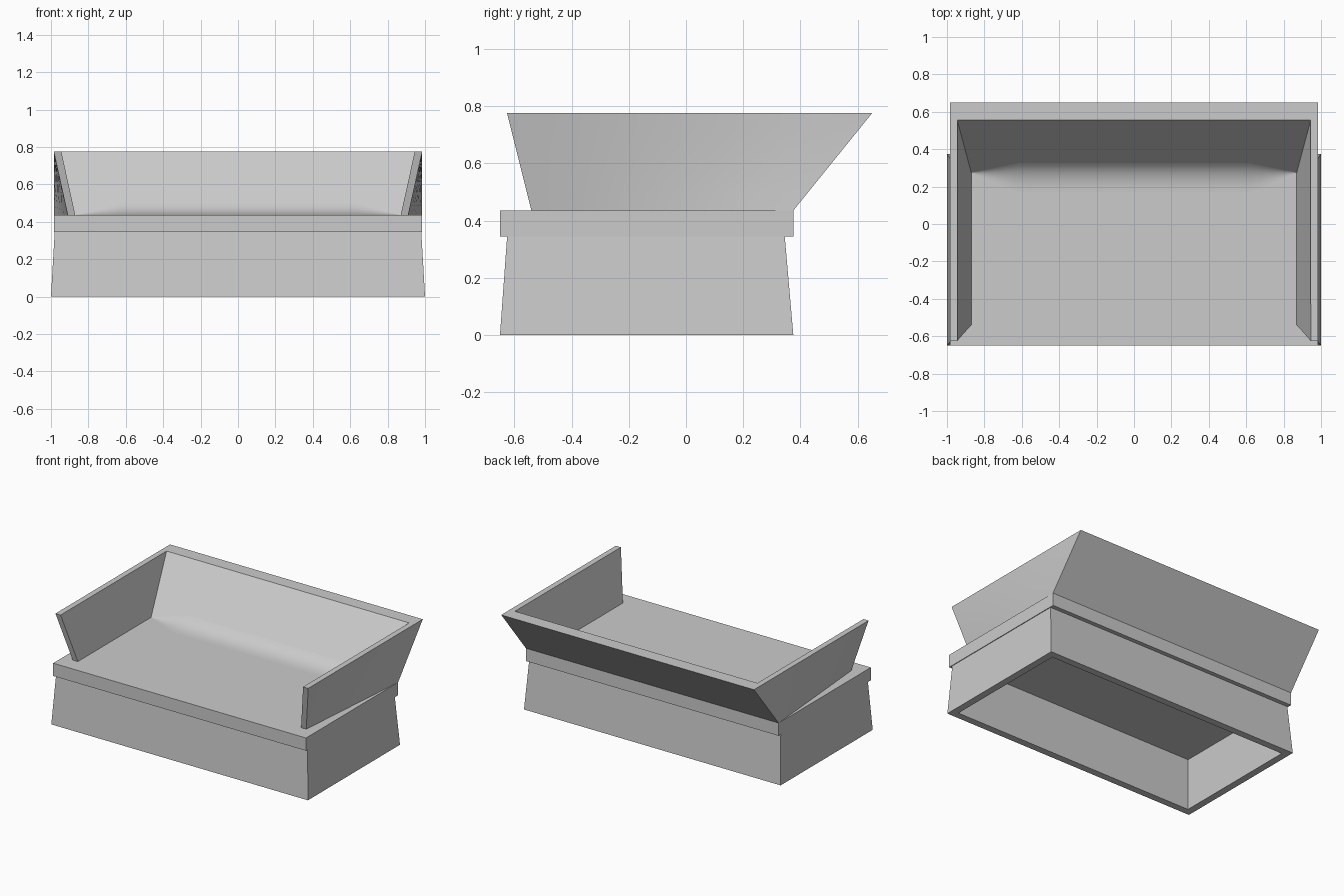
import bpy, bmesh

if "Cube" in bpy.data.objects:
    bpy.data.objects.remove(bpy.data.objects["Cube"])


def finish(name, bm, smooth=False):
    bmesh.ops.recalc_face_normals(bm, faces=bm.faces)
    mesh = bpy.data.meshes.new(name)
    bm.to_mesh(mesh)
    bm.free()
    ob = bpy.data.objects.new(name, mesh)
    bpy.context.collection.objects.link(ob)
    if smooth:
        bpy.context.view_layer.objects.active = ob
        ob.select_set(True)
        bpy.ops.object.shade_smooth_by_angle(angle=0.5)
        ob.select_set(False)
    return ob


def loft(bm, rings, closed=False, cyclic=True):
    vs = [[bm.verts.new(p) for p in r] for r in rings]
    n = len(rings[0])
    pairs = list(zip(vs, vs[1:])) + ([(vs[-1], vs[0])] if closed else [])
    for a, b in pairs:
        for i in range(n if cyclic else n - 1):
            j = (i + 1) % n
            bm.faces.new((a[i], a[j], b[j], b[i]))
    return vs


def rect(x, y0, y1, z):
    return [(-x, y0, z), (x, y0, z), (x, y1, z), (-x, y1, z)]


# Flared hollow skirt, open underneath
bm = bmesh.new()
t = 0.05
Z = 0.345
loft(bm, [rect(1.0, -0.65, 0.375, 0), rect(0.98, -0.625, 0.345, Z),
          rect(0.98 - t, -0.625 + t, 0.345 - t, Z),
          rect(1.0 - t, -0.65 + t, 0.375 - t, 0)], closed=True)
finish("base_skirt", bm)

# Seat slab
bm = bmesh.new()
S = 0.435
rings = loft(bm, [rect(0.985, -0.65, 0.375, Z), rect(0.985, -0.65, 0.375, S)])
for r in rings:
    bm.faces.new(r)
finish("seat_slab", bm)

# Flaring arms and backrest: one wall section carried round a U
T = 0.775


def section(side, xo, yo, xi, yi, xot, yot, xit, yit):
    return [(side * xo, yo, S), (side * xi, yi, S),
            (side * xit, yit, T), (side * xot, yot, T)]


front = (0.91, -0.54, 0.87, -0.54, 0.985, -0.625, 0.945, -0.625)
back = (0.985, 0.375, 0.87, 0.275, 0.985, 0.65, 0.945, 0.555)
bm = bmesh.new()
rings = loft(bm, [section(-1, *front), section(-1, *back),
                  section(1, *back), section(1, *front)])
bm.faces.new(rings[0])
bm.faces.new(rings[-1])
bmesh.ops.subdivide_edges(bm, edges=bm.edges[:], cuts=5, use_grid_fill=True)
finish("arms_and_backrest", bm, smooth=True)

# Soft cove where the seat meets the backrest, fading out at the corners
bm = bmesh.new()
rows = []
for i in range(29):
    x = -0.868 + 1.736 * i / 28
    s = max(0.02, min(1.0, (0.87 - abs(x)) / 0.25))
    row = []
    for k in range(9):
        u = k / 8
        y = 0.275 + 0.05 * s * (1 - u) ** 2 - 0.105 * s * u ** 2
        z = S + 0.001 + 0.0607 * s * (1 - u) ** 2
        row.append((x, y, z))
    rows.append(row)
loft(bm, rows, cyclic=False)
cove = finish("seat_cove", bm, smooth=True)
if cove.data.polygons[100].normal.z < 0:
    cove.data.flip_normals()
